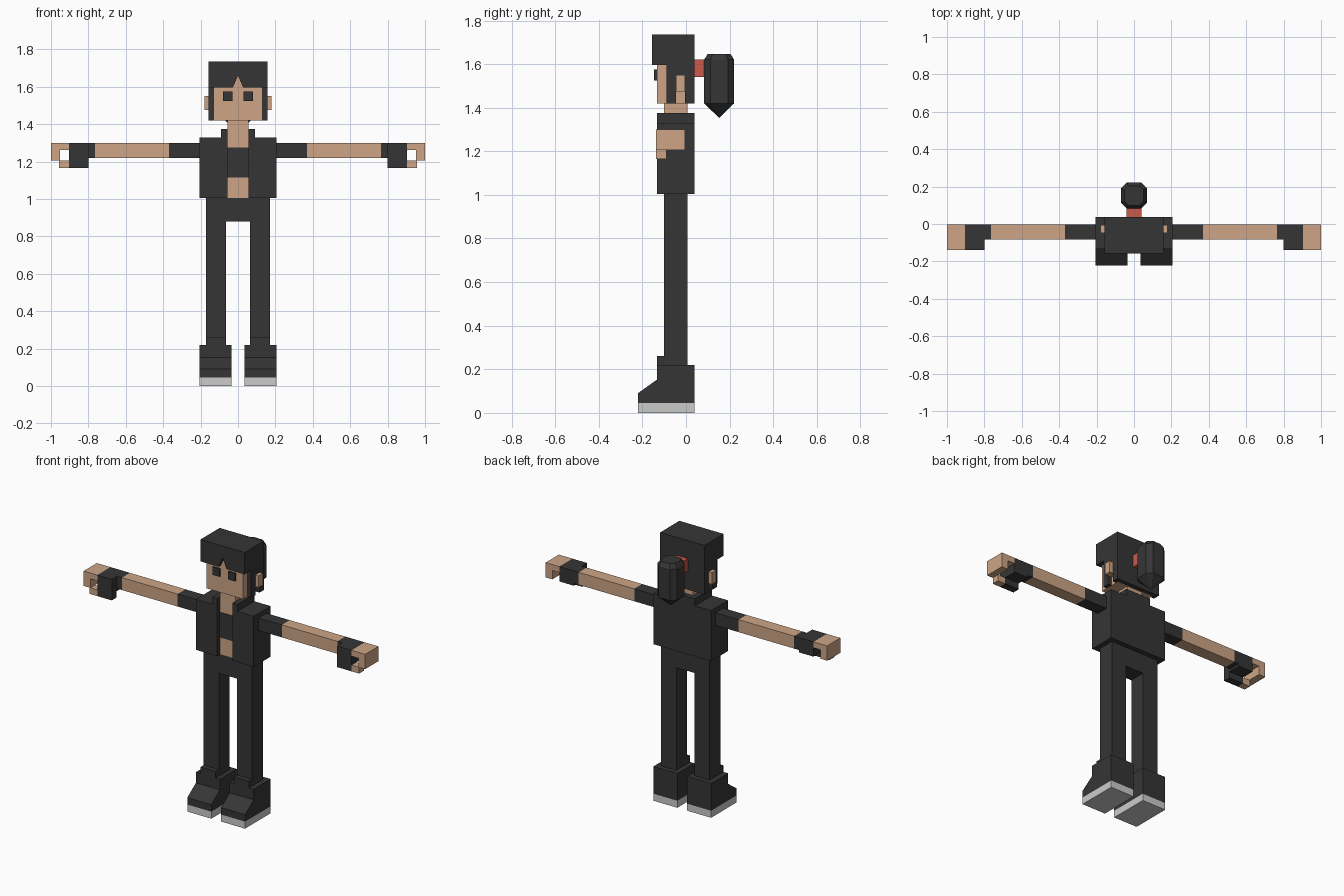
import bpy
import bmesh

if "Cube" in bpy.data.objects:
    bpy.data.objects.remove(bpy.data.objects["Cube"])


def material(name, rgb):
    m = bpy.data.materials.new(name)
    m.diffuse_color = (*rgb, 1)
    m.use_nodes = True
    m.node_tree.nodes["Principled BSDF"].inputs["Base Color"].default_value = m.diffuse_color
    return m


DARK = material("charcoal", (0.036, 0.036, 0.036))
SKIN = material("skin", (0.61, 0.375, 0.24))
RED = material("red", (0.60, 0.10, 0.07))
SOLE = material("light_grey", (0.60, 0.60, 0.59))


def finish(name, bm, mat, mirror):
    bmesh.ops.recalc_face_normals(bm, faces=bm.faces)
    me = bpy.data.meshes.new(name)
    bm.to_mesh(me)
    bm.free()
    me.materials.append(mat)
    ob = bpy.data.objects.new(name, me)
    bpy.context.collection.objects.link(ob)
    if mirror:
        ob.modifiers.new("mirror", 'MIRROR').use_mirror_merge = False
    return ob


def prism(name, profile, axis, lo, hi, mat, mirror=False):
    """Extrude a 2D profile along an axis: 'x' takes (y, z), 'y' takes (x, z)."""
    bm = bmesh.new()
    place = (lambda p, t: (t, *p)) if axis == 'x' else (lambda p, t: (p[0], t, p[1]))
    a = [bm.verts.new(place(p, lo)) for p in profile]
    b = [bm.verts.new(place(p, hi)) for p in profile]
    bm.faces.new(a)
    bm.faces.new(b[::-1])
    n = len(a)
    for i in range(n):
        j = (i + 1) % n
        bm.faces.new((a[i], b[i], b[j], a[j]))
    return finish(name, bm, mat, mirror)


def box(name, x, y, z, mat, mirror=False):
    prof = [(y[0], z[0]), (y[1], z[0]), (y[1], z[1]), (y[0], z[1])]
    return prism(name, prof, 'x', x[0], x[1], mat, mirror)


BODY = (-0.134, 0.038)   # depth of jacket and boots
LIMB = (-0.102, 0.006)   # depth of legs, neck and torso
ARM = (-0.084, -0.004)   # depth of arms

# Boots
box("boot_sole", (0.035, 0.205), (-0.221, 0.038), (0, 0.045), SOLE, True)
prism("boot", [(-0.221, 0.045), (0.038, 0.045), (0.038, 0.22), (-0.134, 0.22),
               (-0.134, 0.152), (-0.221, 0.09)], 'x', 0.035, 0.205, DARK, True)
box("boot_tongue", (0.065, 0.172), (-0.134, -0.102), (0.22, 0.262), DARK, True)

# Trousers
prism("trousers", [(-0.172, 0.22), (-0.065, 0.22), (-0.065, 0.88), (0.065, 0.88),
                   (0.065, 0.22), (0.172, 0.22), (0.172, 1.005), (-0.172, 1.005)],
      'y', *LIMB, DARK)

# Torso, neck and inner shirt
box("torso_and_neck", (-0.055, 0.055), LIMB, (1.005, 1.42), SKIN)
box("shirt_band", (-0.055, 0.055), (-0.107, -0.1), (1.115, 1.275), DARK)

# Open jacket with stepped collar
prism("jacket_side", [(0.055, 1.005), (0.205, 1.005), (0.205, 1.33), (0.09, 1.33),
                      (0.09, 1.375), (0.055, 1.375)], 'y', *BODY, DARK, True)
box("jacket_back", (-0.055, 0.055), (0.006, 0.038), (1.005, 1.375), DARK)

# Arms
box("sleeve", (0.205, 0.37), ARM, (1.22, 1.30), DARK, True)
box("arm", (0.37, 0.765), ARM, (1.22, 1.30), SKIN, True)
box("glove_cuff", (0.765, 0.80), ARM, (1.22, 1.30), DARK, True)
box("glove_palm", (0.80, 0.903), (-0.138, -0.004), (1.205, 1.30), DARK, True)
box("glove_thumb_base", (0.80, 0.903), (-0.138, -0.09), (1.165, 1.205), DARK, True)

# Curled fingers and thumb
prism("fingers", [(0.903, 1.262), (0.952, 1.262), (0.952, 1.205), (1.0, 1.205),
                  (1.0, 1.30), (0.903, 1.30)], 'y', -0.138, -0.004, SKIN, True)
box("thumb", (0.903, 0.957), (-0.138, -0.09), (1.165, 1.205), SKIN, True)

# Head
box("head", (-0.13, 0.13), (-0.134, 0.01), (1.42, 1.67), SKIN)
box("eye", (0.03, 0.08), (-0.146, -0.134), (1.525, 1.575), DARK, True)
box("ear", (0.13, 0.18), (-0.047, -0.005), (1.475, 1.55), SKIN, True)

# Hair: notched fringe, crown, sides and back
prism("hair_fringe", [(-0.157, 1.595), (-0.028, 1.595), (0, 1.66), (0.028, 1.595),
                      (0.157, 1.595), (0.157, 1.735), (-0.157, 1.735)],
      'y', -0.157, -0.09, DARK)
box("hair_crown", (-0.157, 0.157), (-0.09, 0.038), (1.595, 1.735), DARK)
prism("hair_side", [(-0.09, 1.42), (-0.047, 1.42), (-0.047, 1.475), (-0.005, 1.475),
                    (-0.005, 1.42), (0.01, 1.42), (0.01, 1.595), (-0.09, 1.595)],
      'x', 0.13, 0.157, DARK, True)
box("hair_back", (-0.157, 0.157), (0.01, 0.038), (1.42, 1.595), DARK)

# Ponytail: octagonal rings tapering to a point
box("hair_tie", (-0.04, 0.04), (0.038, 0.085), (1.54, 1.62), RED)
bm = bmesh.new()
CY = 0.152
rings = []
for r, c, z in ((0.052, 0.03, 1.647), (0.069, 0.04, 1.62), (0.069, 0.04, 1.42)):
    outline = [(-c, -r), (c, -r), (r, -c), (r, c), (c, r), (-c, r), (-r, c), (-r, -c)]
    rings.append([bm.verts.new((px, CY + py, z)) for px, py in outline])
tip = bm.verts.new((0, CY, 1.353))
bm.faces.new(rings[0])
for i in range(8):
    j = (i + 1) % 8
    for up, low in zip(rings, rings[1:]):
        bm.faces.new((up[i], up[j], low[j], low[i]))
    bm.faces.new((rings[2][i], rings[2][j], tip))
finish("ponytail", bm, DARK, False)
